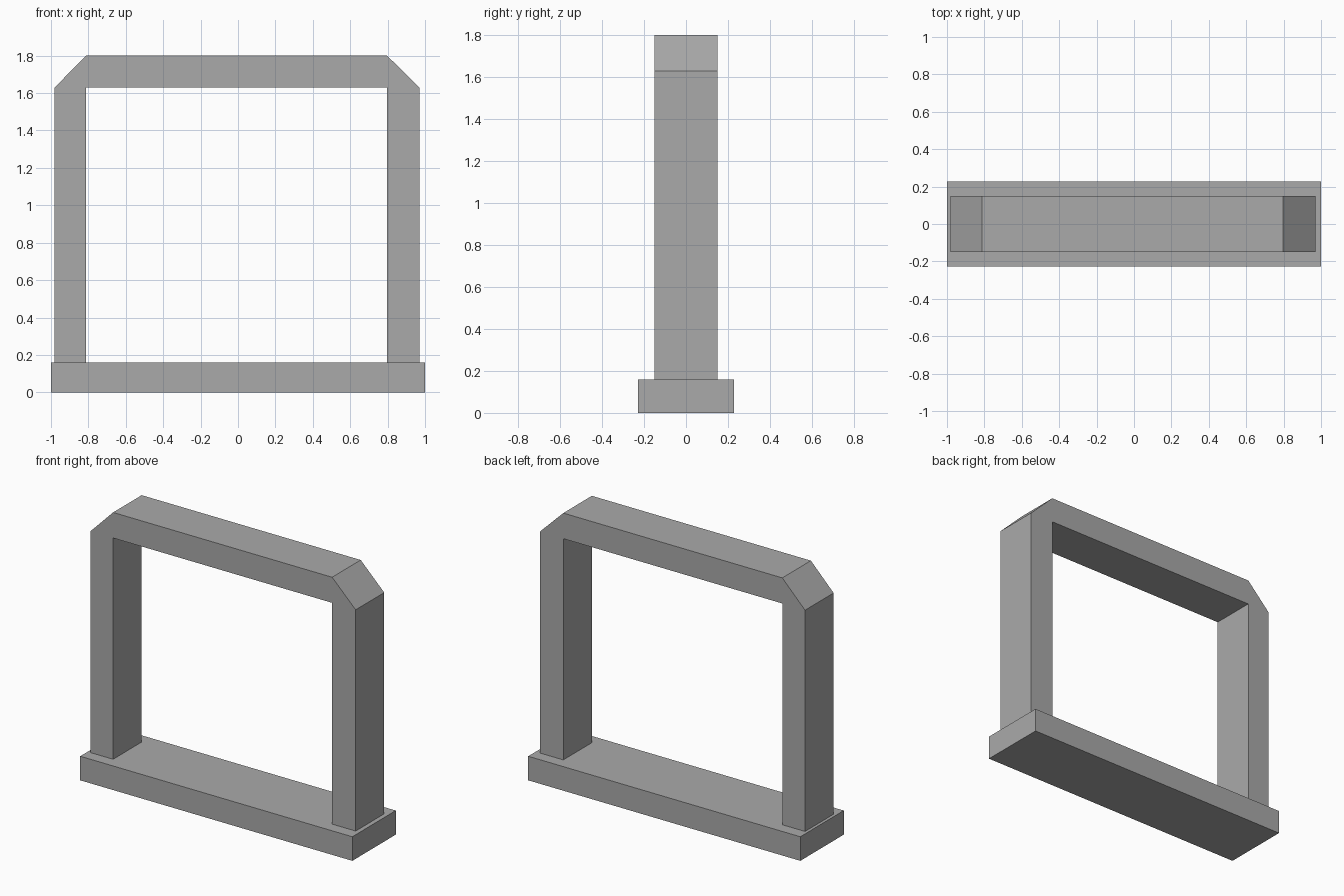
import bpy
import bmesh
from mathutils import Vector

if "Cube" in bpy.data.objects:
    bpy.data.objects.remove(bpy.data.objects["Cube"], do_unlink=True)

# One plain grey for the whole frame
grey = bpy.data.materials.new("plain grey")
grey.use_nodes = True
colour = (0.4, 0.4, 0.4, 1.0)
grey.diffuse_color = colour
grey.node_tree.nodes["Principled BSDF"].inputs["Base Color"].default_value = colour


def extrude_profile(name, profile, half_depth):
    """Extrude an x-z outline along y, centred on y = 0."""
    bm = bmesh.new()
    face = bm.faces.new([bm.verts.new((x, -half_depth, z)) for x, z in profile])
    result = bmesh.ops.extrude_face_region(bm, geom=[face])
    moved = [v for v in result["geom"] if isinstance(v, bmesh.types.BMVert)]
    bmesh.ops.translate(bm, verts=moved, vec=Vector((0, 2 * half_depth, 0)))
    bmesh.ops.recalc_face_normals(bm, faces=bm.faces)
    mesh = bpy.data.meshes.new(name)
    bm.to_mesh(mesh)
    bm.free()
    mesh.materials.append(grey)
    obj = bpy.data.objects.new(name, mesh)
    bpy.context.collection.objects.link(obj)
    return obj


base_top, shoulder, top = 0.16, 1.63, 1.80
left, right = 0.97, -0.98
inner_left, inner_right = 0.797, -0.813

# Long flat plinth
extrude_profile("base", [(-1, 0), (1, 0), (1, base_top), (-1, base_top)], 0.228)

# Two posts and a lintel in one piece, with bevelled outer corners
extrude_profile("arch", [
    (right, base_top), (inner_right, base_top),
    (inner_right, shoulder), (inner_left, shoulder),
    (inner_left, base_top), (left, base_top),
    (left, shoulder), (inner_left, top),
    (inner_right, top), (right, shoulder),
], 0.15)
